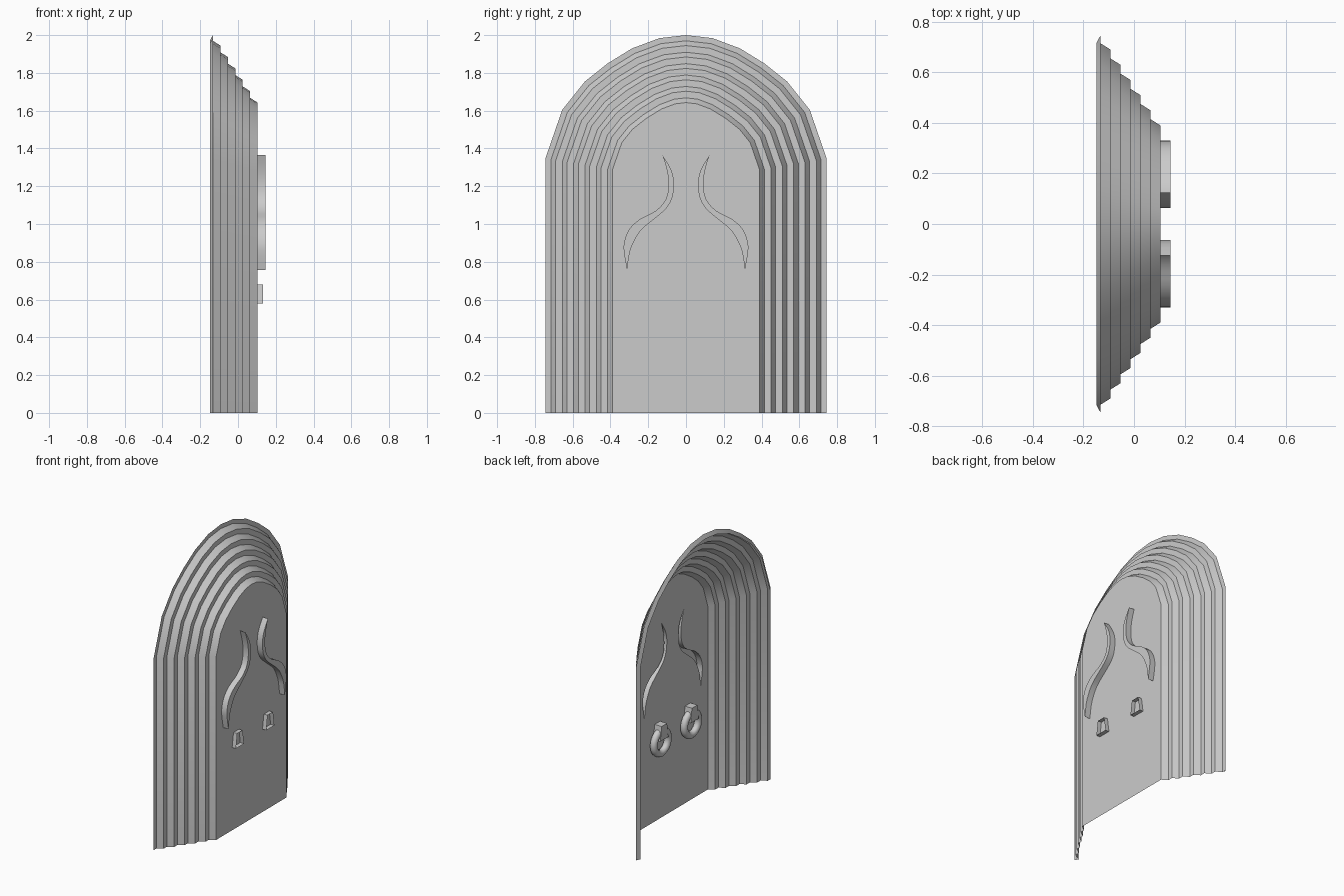
import bpy, bmesh, math
from mathutils import Vector

cube = bpy.data.objects.get("Cube")
if cube:
    bpy.data.objects.remove(cube, do_unlink=True)

# One plain stone colour
stone = bpy.data.materials.new("stone_grey")
stone.use_nodes = True
GREY = (0.6, 0.6, 0.6, 1)
stone.diffuse_color = GREY
stone.node_tree.nodes["Principled BSDF"].inputs["Base Color"].default_value = GREY

DOOR_X = 0.104      # plane of the door panel
RELIEF_X = 0.145    # outer face of the curved ornaments


def finish(bm, name, angle=30):
    mesh = bpy.data.meshes.new(name)
    bm.to_mesh(mesh)
    bm.free()
    obj = bpy.data.objects.new(name, mesh)
    bpy.context.collection.objects.link(obj)
    mesh.materials.append(stone)
    bpy.ops.object.select_all(action='DESELECT')
    obj.select_set(True)
    bpy.context.view_layer.objects.active = obj
    bpy.ops.object.shade_smooth_by_angle(angle=math.radians(angle))
    return obj


def ring(bm, points, x):
    return [bm.verts.new((x, p[0], p[1])) for p in points]


def bridge(bm, a, b, closed):
    n = len(a)
    for i in range(n if closed else n - 1):
        j = (i + 1) % n
        bm.faces.new((a[i], a[j], b[j], b[i]))


def loop_edges(bm, verts):
    return [bm.edges.new((v, verts[i - 1])) for i, v in enumerate(verts)]


def fill(bm, edges):
    bmesh.ops.triangle_fill(bm, edges=edges, use_beauty=True, normal=(1, 0, 0))


# Arch outline, mirrored from one half
half = [(0.745, 0), (0.745, 1.345), (0.655, 1.605), (0.535, 1.755),
        (0.415, 1.85), (0.285, 1.93), (0.14, 1.984)]
arch = [Vector(p) for p in half + [(0, 2.0)] + [(-y, z) for y, z in reversed(half)]]


def inset(path, d):
    """Move an open path inward by d with mitred corners."""
    normals = []
    for a, b in zip(path, path[1:]):
        t = (b - a).normalized()
        normals.append(Vector((-t.y, t.x)))
    result = []
    for i, p in enumerate(path):
        n0, n1 = normals[max(i - 1, 0)], normals[min(i, len(normals) - 1)]
        m = (n0 + n1).normalized()
        result.append(p + m * (d / m.dot(n0)))
    return result


# Stepped surround: flared rim, then six sloping steps
profile = [(-0.148, 0.028), (-0.133, 0)]
for i in range(6):
    x = -0.133 + i * 0.0395
    profile += [(x, 0.03 + i * 0.06), (x + 0.0395, 0.055 + i * 0.06)]
bm = bmesh.new()
rings = [ring(bm, inset(arch, d), x) for x, d in profile]
for a, b in zip(rings, rings[1:]):
    bridge(bm, a, b, False)
bmesh.ops.recalc_face_normals(bm, faces=bm.faces)
finish(bm, "stepped_surround", 24)


def smooth_path(points, steps=3):
    """Catmull-Rom curve through the points."""
    pts = [Vector(p) for p in points]
    ext = [pts[0]] + pts + [pts[-1]]
    out = []
    for a, b, c, d in zip(ext, ext[1:], ext[2:], ext[3:]):
        for k in range(steps):
            t = k / steps
            out.append(0.5 * (2 * b + (c - a) * t + (2 * a - 5 * b + 4 * c - d) * t * t
                              + (3 * b - a - 3 * c + d) * t ** 3))
    return out + [pts[-1]]


# Curved ornament outline: two edges meeting at pointed tips
top, low = (0.125, 1.365), (0.312, 0.757)
inner = smooth_path([top, (0.08, 1.29), (0.064, 1.22), (0.073, 1.14), (0.107, 1.08),
                     (0.17, 1.025), (0.245, 0.96), (0.29, 0.875), (0.303, 0.82), low])
outer = smooth_path([top, (0.102, 1.29), (0.092, 1.21), (0.107, 1.13), (0.16, 1.07),
                     (0.245, 1.025), (0.302, 0.97), (0.328, 0.9), (0.327, 0.84), low])
swirl = inner + outer[-2:0:-1]
swirls = [[(s * p.x, p.y) for p in swirl] for s in (1, -1)]

# Door panel with openings behind the hollow ornaments
bm = bmesh.new()
edges = loop_edges(bm, ring(bm, inset(arch, profile[-1][1]), DOOR_X))
for outline in swirls:
    edges += loop_edges(bm, ring(bm, outline, DOOR_X))
fill(bm, edges)
finish(bm, "door_panel")

for side, outline in zip(("left", "right"), swirls):
    s = 1 if side == "left" else -1

    # Raised hollow ornament
    bm = bmesh.new()
    base, cap = ring(bm, outline, DOOR_X), ring(bm, outline, RELIEF_X)
    bridge(bm, base, cap, True)
    fill(bm, [bm.edges.get((v, cap[i - 1])) for i, v in enumerate(cap)])
    bmesh.ops.recalc_face_normals(bm, faces=bm.faces)
    finish(bm, "curved_ornament_" + side)

    # Knocker mount: tapered sleeve through the door, closed on the inner side
    y = s * 0.168
    quad = [(y - 0.045, 0.58), (y + 0.045, 0.58), (y + 0.03, 0.68), (y - 0.03, 0.68)]
    bm = bmesh.new()
    back, front = ring(bm, quad, 0.05), ring(bm, quad, 0.133)
    bridge(bm, back, front, True)
    bm.faces.new(back)
    bmesh.ops.recalc_face_normals(bm, faces=bm.faces)
    finish(bm, "knocker_mount_" + side)

    # Knocker ring
    bpy.ops.mesh.primitive_torus_add(location=(0.077, y, 0.555), rotation=(0, math.pi / 2, 0),
                                     major_radius=0.078, minor_radius=0.025,
                                     major_segments=24, minor_segments=10)
    knocker = bpy.context.object
    knocker.name = "knocker_ring_" + side
    knocker.data.materials.append(stone)
    bpy.ops.object.shade_smooth_by_angle(angle=math.radians(50))
